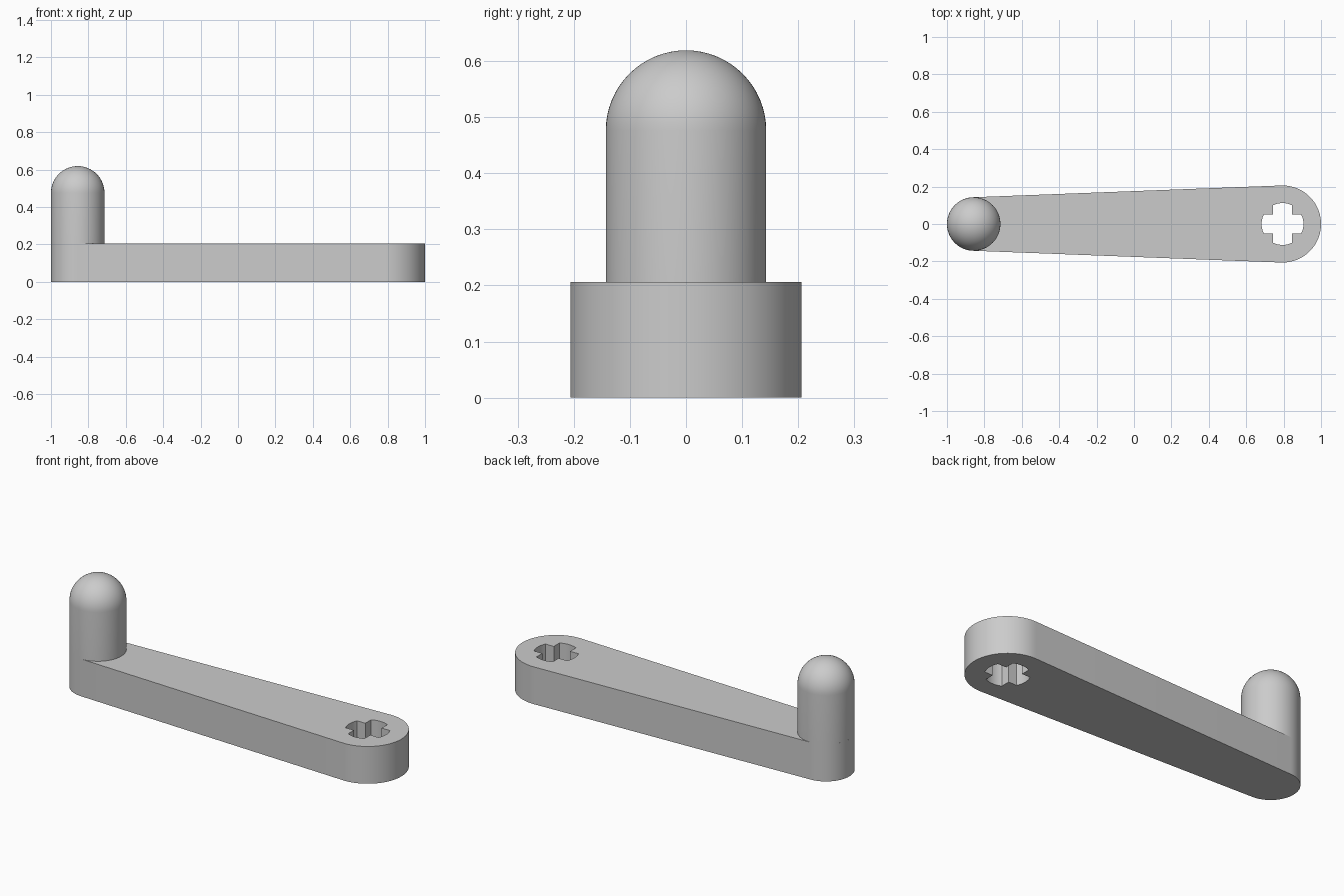
import bpy, bmesh, math
from math import cos, sin, pi

if "Cube" in bpy.data.objects:
    bpy.data.objects.remove(bpy.data.objects["Cube"])

HEIGHT = 0.206
PEG_X, PEG_R, PEG_SIDE_TOP = -0.857, 0.143, 0.476
HUB_X, HUB_R = 0.794, 0.206
HOLE_R, SLOT_HALF = 0.112, 0.05

grey = bpy.data.materials.new("grey plastic")
grey.use_nodes = True
colour = (0.6, 0.6, 0.6, 1)
grey.diffuse_color = colour
grey.node_tree.nodes["Principled BSDF"].inputs["Base Color"].default_value = colour


def arc(cx, radius, start, end, steps):
    angles = [start + (end - start) * i / steps for i in range(steps + 1)]
    return [(cx + radius * cos(a), radius * sin(a), 0) for a in angles]


def add_loop(bm, points):
    verts = [bm.verts.new(p) for p in points]
    return [bm.edges.new((v, verts[(i + 1) % len(verts)])) for i, v in enumerate(verts)]


def finish(bm, name):
    bmesh.ops.recalc_face_normals(bm, faces=bm.faces)
    mesh = bpy.data.meshes.new(name)
    bm.to_mesh(mesh)
    bm.free()
    mesh.materials.append(grey)
    obj = bpy.data.objects.new(name, mesh)
    bpy.context.collection.objects.link(obj)
    bpy.ops.object.select_all(action='DESELECT')
    obj.select_set(True)
    bpy.context.view_layer.objects.active = obj
    bpy.ops.object.shade_smooth_by_angle(angle=math.radians(30))
    return obj


# Tapered arm: two round ends joined by tangent lines
tangent = math.acos((PEG_R - HUB_R) / (HUB_X - PEG_X))
outline = arc(HUB_X, HUB_R, -tangent, tangent, 40)
outline += arc(PEG_X, PEG_R, tangent, 2 * pi - tangent, 40)

# Cross-shaped axle hole with round slot ends
spread = math.asin(SLOT_HALF / HOLE_R)
hole = []
for k in range(4):
    turn = k * pi / 2
    hole += arc(HUB_X, HOLE_R, turn - spread, turn + spread, 8)
    hole += arc(HUB_X, SLOT_HALF * math.sqrt(2), turn + pi / 4, turn + pi / 4, 1)[:1]

bm = bmesh.new()
edges = add_loop(bm, outline) + add_loop(bm, hole)
bmesh.ops.triangle_fill(bm, edges=edges, use_beauty=True, use_dissolve=False)
base = bm.faces[:]
extruded = bmesh.ops.extrude_face_region(bm, geom=base, use_keep_orig=True)
top = [g for g in extruded["geom"] if isinstance(g, bmesh.types.BMVert)]
bmesh.ops.translate(bm, verts=top, vec=(0, 0, HEIGHT))
finish(bm, "crank_arm")

# Domed handle peg, lathed from its profile
bm = bmesh.new()
profile = [bm.verts.new((PEG_X + PEG_R, 0, HEIGHT))]
for i in range(17):
    a = pi / 2 * i / 16
    profile.append(bm.verts.new((PEG_X + PEG_R * cos(a), 0, PEG_SIDE_TOP + PEG_R * sin(a))))
lines = [bm.edges.new(pair) for pair in zip(profile, profile[1:])]
bmesh.ops.spin(bm, geom=profile + lines, cent=(PEG_X, 0, 0), axis=(0, 0, 1),
               angle=2 * pi, steps=64, use_merge=False)
bmesh.ops.remove_doubles(bm, verts=bm.verts, dist=0.0005)
finish(bm, "handle_peg")
